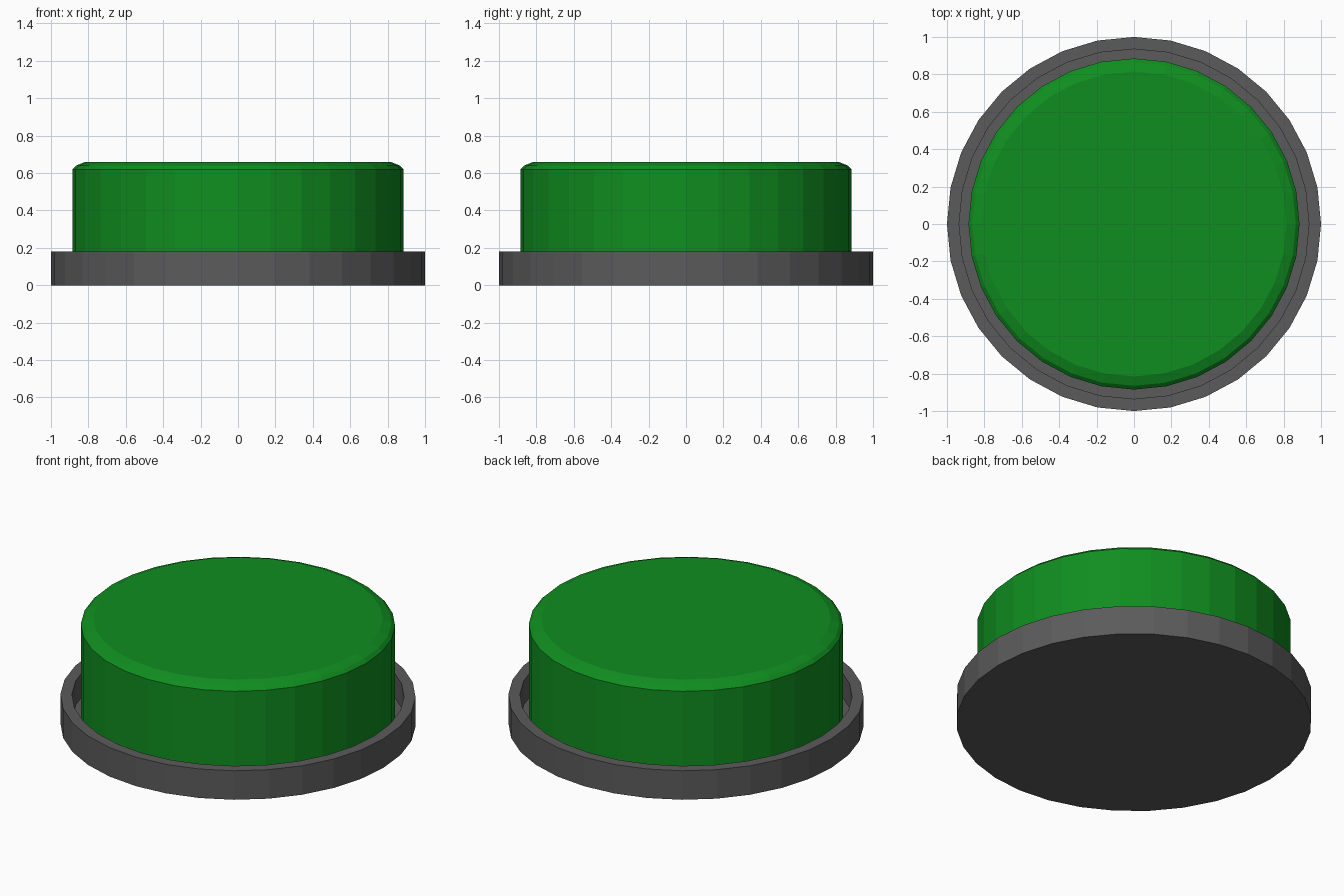
import bpy, bmesh
from math import cos, sin, pi

if "Cube" in bpy.data.objects:
    bpy.data.objects.remove(bpy.data.objects["Cube"])

SIDES = 32


def lathe(name, profile, color=None):
    """Revolve (radius, z) points; both ends are closed with a flat cap."""
    bm = bmesh.new()
    rings = [[bm.verts.new((r * cos(2 * pi * i / SIDES), r * sin(2 * pi * i / SIDES), z))
              for i in range(SIDES)] for r, z in profile]
    for a, b in zip(rings, rings[1:]):
        for i in range(SIDES):
            j = (i + 1) % SIDES
            bm.faces.new((a[i], a[j], b[j], b[i]))
    bm.faces.new(rings[0][::-1])
    bm.faces.new(rings[-1])
    bmesh.ops.recalc_face_normals(bm, faces=bm.faces[:])
    mesh = bpy.data.meshes.new(name)
    bm.to_mesh(mesh)
    bm.free()
    obj = bpy.data.objects.new(name, mesh)
    bpy.context.collection.objects.link(obj)
    if color:
        mat = bpy.data.materials.new(name + "_color")
        mat.diffuse_color = color
        mat.use_nodes = True
        mat.node_tree.nodes["Principled BSDF"].inputs["Base Color"].default_value = mat.diffuse_color
        mesh.materials.append(mat)
    return obj


# Shallow round tray with a raised rim
lathe("base_tray", [(1.0, 0), (1.0, 0.18), (0.935, 0.18), (0.935, 0.03)],
      (0.105, 0.105, 0.105, 1))

# Push button cap with a softened top edge
lathe("button_cap", [(0.885, 0.03), (0.885, 0.62), (0.865, 0.64), (0.815, 0.66)],
      (0.005, 0.27, 0.014, 1))
